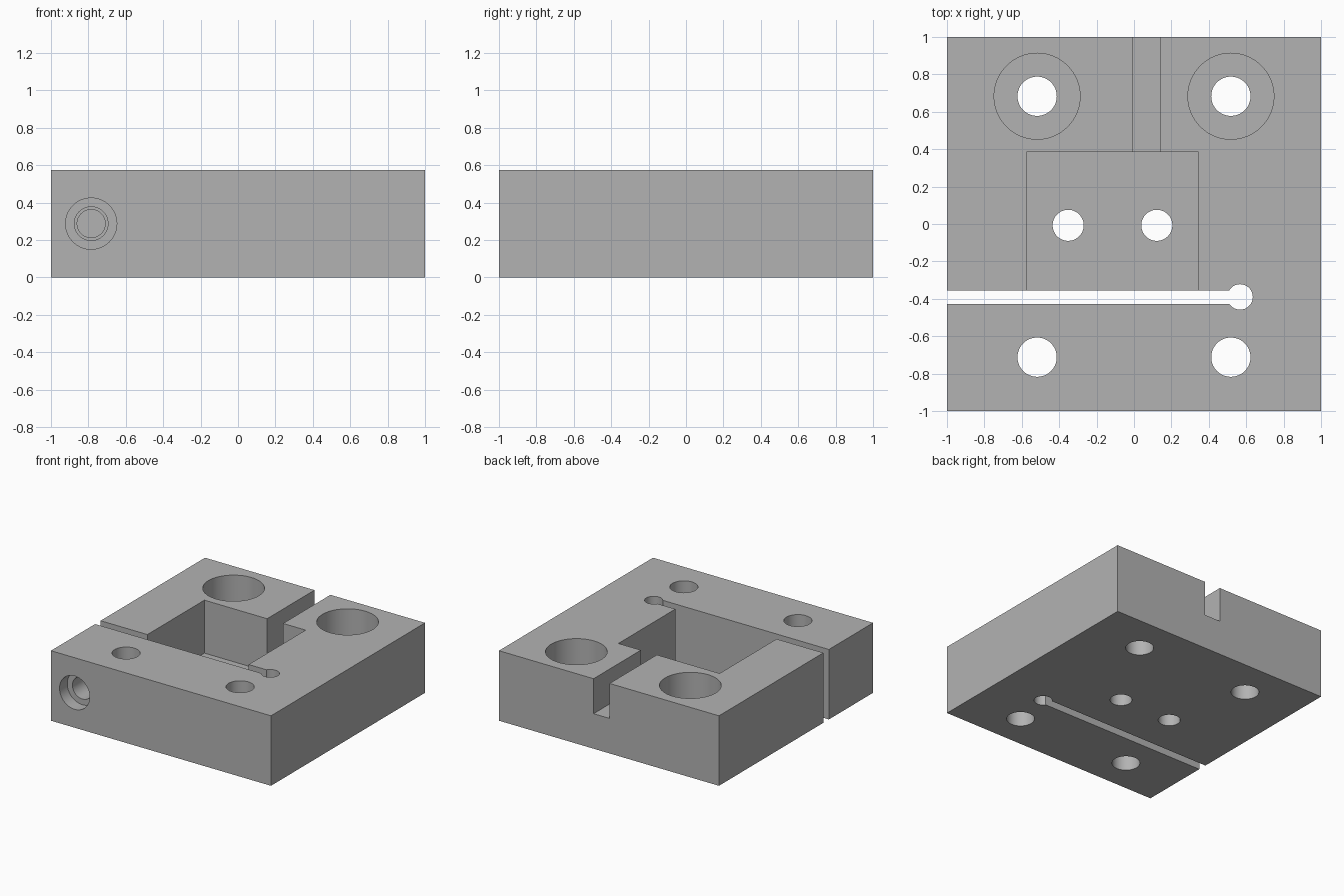
import bpy
import math
from mathutils import Vector

cube = bpy.data.objects.get("Cube")
if cube:
    bpy.data.objects.remove(cube, do_unlink=True)

HEIGHT = 0.575
MID = HEIGHT / 2

# One grey metal for the whole part
metal = bpy.data.materials.new("grey_metal")
metal.use_nodes = True
grey = (0.45, 0.45, 0.45, 1)
metal.diffuse_color = grey
metal.node_tree.nodes["Principled BSDF"].inputs["Base Color"].default_value = grey


def box(name, low, high):
    low, high = Vector(low), Vector(high)
    bpy.ops.mesh.primitive_cube_add(size=1)
    obj = bpy.context.object
    obj.name = name
    for v in obj.data.vertices:
        v.co = [a + (c + 0.5) * (b - a) for a, b, c in zip(low, high, v.co)]
    obj.data.materials.append(metal)
    return obj


def rod(name, radius, start, end):
    start, end = Vector(start), Vector(end)
    axis = end - start
    bpy.ops.mesh.primitive_cylinder_add(
        vertices=64, radius=radius, depth=axis.length, location=(start + end) / 2,
        rotation=axis.to_track_quat("Z", "Y").to_euler())
    obj = bpy.context.object
    obj.name = name
    obj.data.materials.append(metal)
    return obj


def drill(name, x, y, radius, bottom=-0.1):
    return rod(name, radius, (x, y, bottom), (x, y, HEIGHT + 0.1))


body = box("clamp_block", (-1, -1, 0), (1, 1, HEIGHT))


def cut(cutter):
    cutter.hide_render = True
    mod = body.modifiers.new(cutter.name, "BOOLEAN")
    mod.operation = "DIFFERENCE"
    mod.solver = "EXACT"
    mod.object = cutter
    bpy.ops.object.select_all(action="DESELECT")
    bpy.context.view_layer.objects.active = body
    body.select_set(True)
    bpy.ops.object.modifier_apply(modifier=mod.name)
    bpy.data.objects.remove(cutter, do_unlink=True)


# Square pocket and the half-depth groove leading to the back
cut(box("pocket", (-0.575, -0.39, 0.14), (0.345, 0.385, 1)))
cut(box("back_groove", (-0.005, 0.3, MID), (0.14, 1.1, 1)))

# Clamping slit with a round relief at its end
cut(box("slit", (-1.1, -0.427, -0.1), (0.567, -0.355, 1)))
cut(drill("slit_relief", 0.567, -0.39, 0.068))

# Mounting holes, the back pair counterbored
for x in (-0.518, 0.518):
    cut(drill("front_hole", x, -0.712, 0.105))
    cut(drill("back_hole", x, 0.683, 0.105))
    cut(drill("back_counterbore", x, 0.683, 0.23, MID))

# Holes through the pocket floor
for x in (-0.352, 0.122):
    cut(drill("pocket_hole", x, -0.007, 0.083))

# Clamp screw bore: head recess, clearance hole, blind threaded hole
for name, radius, start, end in (("screw_recess", 0.137, -1.1, -0.9),
                                 ("screw_clearance", 0.09, -1.1, -0.39),
                                 ("screw_thread", 0.075, -0.39, 0.56)):
    cut(rod(name, radius, (-0.785, start, MID), (-0.785, end, MID)))

bpy.ops.object.shade_smooth_by_angle(angle=math.radians(30))
